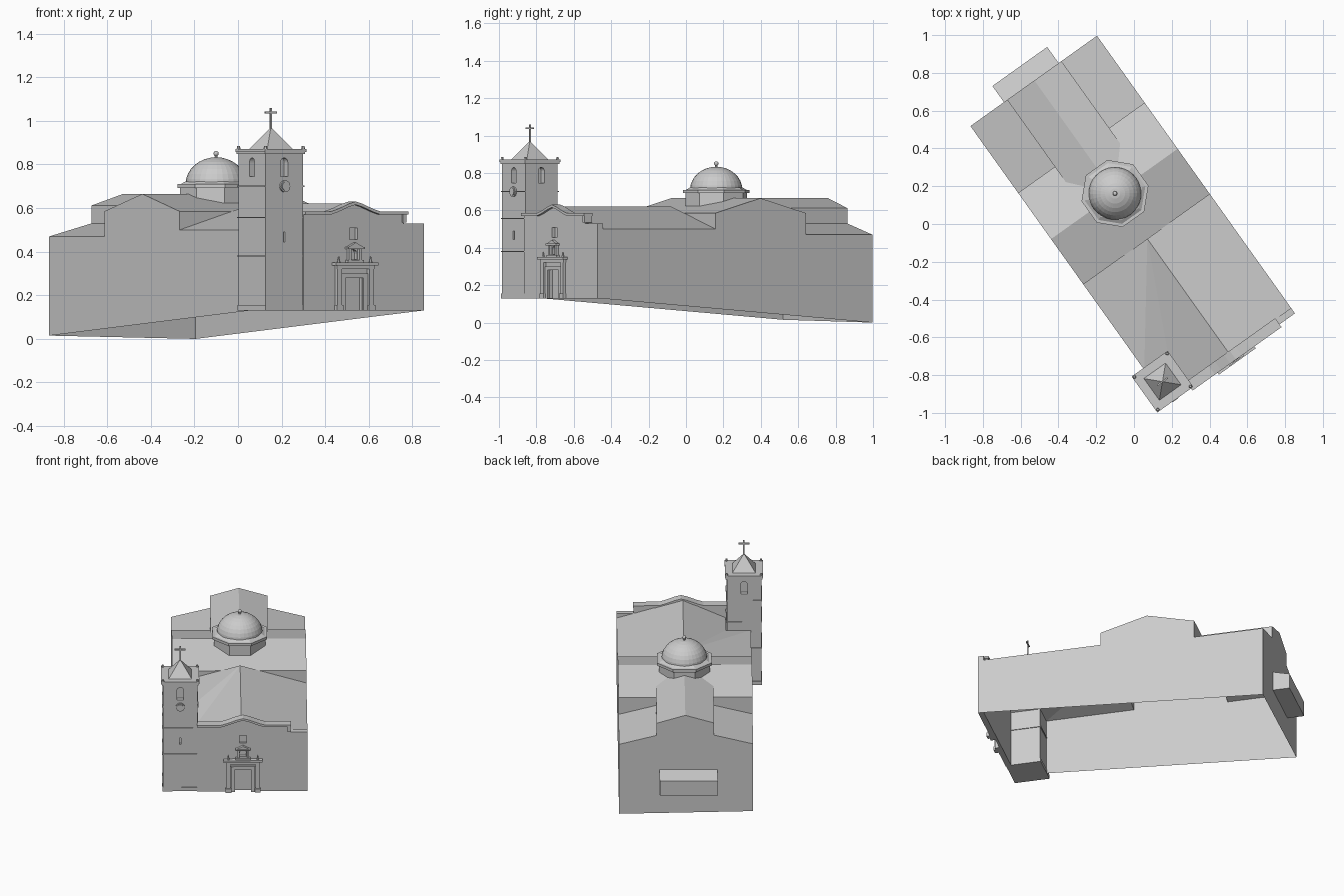
import bpy, bmesh, math
from mathutils import Matrix, Vector

if "Cube" in bpy.data.objects:
    bpy.data.objects.remove(bpy.data.objects["Cube"])

TURN = math.radians(35.5)      # the whole building is turned on the plan
stone = bpy.data.materials.new("pale_grey_stone")
stone.use_nodes = True
GREY = (0.6, 0.6, 0.6, 1)
stone.diffuse_color = GREY
stone.node_tree.nodes["Principled BSDF"].inputs["Base Color"].default_value = GREY


def finish(name, bm):
    bmesh.ops.remove_doubles(bm, verts=bm.verts, dist=0.0005)
    bmesh.ops.recalc_face_normals(bm, faces=bm.faces)
    mesh = bpy.data.meshes.new(name)
    bm.to_mesh(mesh)
    bm.free()
    mesh.materials.append(stone)
    ob = bpy.data.objects.new(name, mesh)
    ob.rotation_euler.z = TURN
    bpy.context.collection.objects.link(ob)
    return ob


def surface(name, polys):
    bm = bmesh.new()
    for poly in polys:
        bm.faces.new([bm.verts.new(p) for p in poly])
    return finish(name, bm)


def box(name, x0, x1, y0, y1, z0, z1):
    bm = bmesh.new()
    size = Matrix.Diagonal((x1 - x0, y1 - y0, z1 - z0, 1))
    mid = Matrix.Translation(((x0 + x1) / 2, (y0 + y1) / 2, (z0 + z1) / 2))
    bmesh.ops.create_cube(bm, size=1, matrix=mid @ size)
    return finish(name, bm)


def slab(name, outline, y0, y1, spin=None):
    """Extrude an (x, z) outline from y0 to y1, optionally moved by a matrix."""
    bm = bmesh.new()
    face = bm.faces.new([bm.verts.new((x, y0, z)) for x, z in outline])
    new = bmesh.ops.extrude_face_region(bm, geom=[face])["geom"]
    bmesh.ops.translate(bm, vec=(0, y1 - y0, 0),
                        verts=[v for v in new if isinstance(v, bmesh.types.BMVert)])
    if spin:
        bmesh.ops.transform(bm, matrix=spin, verts=bm.verts)
    return finish(name, bm)


def cone(name, x, y, z0, z1, r0, r1, sides, turn=0.0):
    bm = bmesh.new()
    place = Matrix.Translation((x, y, (z0 + z1) / 2)) @ Matrix.Rotation(turn, 4, "Z")
    bmesh.ops.create_cone(bm, cap_ends=True, segments=sides, radius1=r0, radius2=r1,
                          depth=z1 - z0, matrix=place)
    return finish(name, bm)


def arch(cx, half, z0, z1):
    pts = [(cx - half, z0), (cx + half, z0)]
    for i in range(9):
        a = math.pi * i / 8
        pts.append((cx + half * math.cos(a), z1 - half + half * math.sin(a)))
    return pts


def cut(target, cutter):
    cutter.hide_render = True
    cutter.hide_viewport = True
    cutter.display_type = "WIRE"
    mod = target.modifiers.new("opening", "BOOLEAN")
    mod.operation = "DIFFERENCE"
    mod.solver = "EXACT"
    mod.object = cutter


# Main plan lines
L, R, MID = -0.404, 0.419, 0.012
FRONT, CROSS0, CROSSMID, CROSS1, BACK = -0.87, -0.105, 0.19, 0.49, 0.925
CL, CR = -0.165, 0.188          # raised chancel sides
EAVE, RIDGE, T_EAVE, T_RIDGE = 0.5, 0.62, 0.585, 0.665
AISLE, AISLE_IN, C_EAVE = 0.47, 0.53, 0.612


def ground(x, y):
    if x < 0:
        return 0.13 - 0.115 * max(0, (y + 0.57) / (BACK + 0.57))
    return 0.13 * (BACK - y) / (BACK - FRONT)


# Side walls follow the sloping ground; the underside stays open
def side_wall(x, start):
    return [(x, start, ground(x, start)), (x, start, EAVE), (x, CROSS0, EAVE),
            (x, CROSS0, T_EAVE), (x, CROSSMID, T_RIDGE), (x, CROSS1, T_EAVE),
            (x, CROSS1, AISLE), (x, BACK, AISLE), (x, BACK, ground(x, BACK))]


surface("side_walls", [side_wall(L, -0.66), side_wall(R, FRONT)])
surface("back_wall", [[(L, BACK, ground(L, BACK)), (L, BACK, AISLE), (CL, BACK, AISLE_IN),
                       (CL, BACK, C_EAVE), (MID, BACK, T_RIDGE), (CR, BACK, C_EAVE),
                       (CR, BACK, AISLE_IN), (R, BACK, AISLE), (R, BACK, ground(R, BACK))]])

# Nave roof, notched around the tower
TB, TR = -0.66, -0.25
surface("nave_roof", [
    [(MID, FRONT, RIDGE), (R, FRONT, EAVE), (R, CROSS0, EAVE), (MID, CROSS0, RIDGE)],
    [(L, CROSS0, EAVE), (L, TB, EAVE), (MID, CROSS0, RIDGE)],
    [(L, TB, EAVE), (TR, TB, EAVE), (MID, CROSS0, RIDGE)],
    [(TR, TB, EAVE), (MID, -0.6, RIDGE), (MID, CROSS0, RIDGE)],
    [(TR, TB, EAVE), (MID, FRONT, RIDGE), (MID, -0.6, RIDGE)],
    [(TR, TB, EAVE), (TR, FRONT, EAVE), (MID, FRONT, RIDGE)]])

# Transept roof with its upper walls
surface("transept_roof", [
    [(L, y, T_EAVE), (R, y, T_EAVE), (R, CROSSMID, T_RIDGE), (L, CROSSMID, T_RIDGE)]
    for y in (CROSS0, CROSS1)])
surface("transept_upper_walls", [
    [(L, y, low), (MID, y, high), (MID, y, T_EAVE), (L, y, T_EAVE)]
    for y, low, high in ((CROSS0, EAVE, T_EAVE - 0.001), (CROSS1, AISLE, AISLE_IN))] + [
    [(R, y, low), (MID, y, high), (MID, y, T_EAVE), (R, y, T_EAVE)]
    for y, low, high in ((CROSS0, EAVE, T_EAVE - 0.001), (CROSS1, AISLE, AISLE_IN))])

# Chancel: raised gabled middle between two lean-to aisles
chancel = []
for outer, inner in ((L, CL), (R, CR)):
    chancel += [
        [(outer, CROSS1, AISLE), (outer, BACK, AISLE), (inner, BACK, AISLE_IN), (inner, CROSS1, AISLE_IN)],
        [(inner, CROSS1, AISLE_IN), (inner, BACK, AISLE_IN), (inner, BACK, C_EAVE), (inner, CROSS1 - 0.1, C_EAVE)],
        [(inner, CROSS1 - 0.1, C_EAVE), (inner, BACK, C_EAVE), (MID, BACK, T_RIDGE), (MID, CROSSMID, T_RIDGE)]]
surface("chancel_roof", chancel)

# Small lean-to behind the chancel
lean = [(0.9, 0.17), (1.03, 0.17), (1.03, 0.27), (0.9, 0.305)]
slab("back_lean_to", lean, -0.186, 0.17, Matrix.Rotation(-math.pi / 2, 4, "Z") @ Matrix.Diagonal((-1, 1, 1, 1))
     ).data.transform(Matrix.Diagonal((1, 1, 1, 1)))
bpy.data.objects["back_lean_to"].data.transform(
    Matrix.Rotation(0, 4, "Z"))

# Facade with stepped, curved gable
crown = [(0.304, 0.58), (0.16, 0.58), (0.12, 0.592), (0.06, 0.615), (0.023, 0.625),
         (-0.014, 0.615), (-0.074, 0.592), (-0.114, 0.58), (-0.26, 0.58)]
front = slab("facade", [(-0.26, 0.13), (R, 0.13), (R, 0.53), (0.304, 0.53)] + crown, -0.88, -0.845)
coping = crown + [(x, z - 0.014) for x, z in reversed(crown)]
slab("facade_coping", [(x + (0.015 if x > 0.3 else 0), z + 0.005) for x, z in coping], -0.898, -0.84)
box("coping_end", 0.295, 0.315, -0.89, -0.843, 0.535, 0.57)

# Portal, niche and window
P = 0.023
cut(front, box("door_cutter", P - 0.048, P + 0.048, -0.92, -0.86, 0.1, 0.28))
cut(front, box("window_cutter", P - 0.022, P + 0.022, -0.92, -0.86, 0.455, 0.508))
for s, side in ((-1, "left"), (1, "right")):
    for off, half, z1, deep in ((0.062, 0.012, 0.3, 0.889), (0.09, 0.013, 0.325, 0.897)):
        c = P + s * off
        box(side + "_portal_pilaster", c - half, c + half, -deep, -0.875, 0.13, z1)
    c = P + s * 0.09
    box(side + "_pilaster_base", c - 0.018, c + 0.018, -0.902, -0.875, 0.13, 0.155)
    cone(side + "_portal_finial", c, -0.89, 0.35, 0.378, 0.008, 0.002, 6)
    c = P + s * 0.03
    box(side + "_niche_pilaster", c - 0.007, c + 0.007, -0.895, -0.875, 0.36, 0.415)
box("door_lintel", P - 0.075, P + 0.075, -0.889, -0.875, 0.28, 0.3)
box("portal_frieze", P - 0.105, P + 0.105, -0.897, -0.875, 0.32, 0.337)
box("portal_cornice", P - 0.12, P + 0.12, -0.91, -0.875, 0.337, 0.35)
box("niche_sill", P - 0.045, P + 0.045, -0.9, -0.875, 0.35, 0.362)
cut(front, slab("niche_cutter", arch(P, 0.02, 0.365, 0.41), -0.92, -0.86))
box("niche_cornice", P - 0.047, P + 0.047, -0.905, -0.875, 0.413, 0.422)
slab("niche_pediment", [(P - 0.04, 0.422), (P + 0.04, 0.422), (P, 0.442)], -0.9, -0.875)

# Bell tower
TX, TY, H = -0.362, -0.767, 0.106


def band(name, half, z0, z1):
    return box(name, TX - half, TX + half, TY - half, TY + half, z0, z1)


shaft = band("tower_shaft", H, 0.13, 0.857)
band("tower_plinth", H + 0.004, 0.13, 0.155)
for z in (0.38, 0.557, 0.7):
    band("tower_string_course", H + 0.005, z - 0.003, z + 0.003)
band("tower_cornice", H + 0.007, 0.848, 0.858)
band("tower_parapet", H + 0.011, 0.858, 0.872)
for sx in (-1, 1):
    for sy in (-1, 1):
        cone("parapet_knob", TX + sx * H, TY + sy * H, 0.872, 0.885, 0.009, 0.006, 6)
for i in range(4):
    spin = Matrix.Translation((TX, TY, 0)) @ Matrix.Rotation(i * math.pi / 2, 4, "Z")
    cut(shaft, slab("belfry_cutter", arch(0, 0.02, 0.745, 0.83), -H - 0.03, -H + 0.03, spin))
cut(shaft, box("slit_cutter", TX - 0.005, TX + 0.005, TY - H - 0.03, TY - H + 0.02, 0.445, 0.49))
for r, deep in ((0.027, 0.01), (0.02, 0.014)):
    ring = [(TX + r * math.cos(a * math.pi / 8), 0.7 + r * math.sin(a * math.pi / 8)) for a in range(16)]
    slab("tower_clock", ring, TY - H - deep, TY - H)
cone("tower_spire", TX, TY, 0.872, 0.97, 0.1, 0.001, 4, math.pi / 4)
box("cross_post", TX - 0.004, TX + 0.004, TY - 0.004, TY + 0.004, 0.96, 1.06)
box("cross_arm", TX - 0.033, TX + 0.033, TY - 0.004, TY + 0.004, 1.034, 1.042)

# Dome on an eight-sided drum
EIGHTH = math.pi / 8
cone("dome_drum", MID, CROSSMID, 0.58, 0.692, 0.17, 0.17, 8, EIGHTH)
cone("drum_cornice", MID, CROSSMID, 0.692, 0.71, 0.182, 0.182, 8, EIGHTH)
cone("dome_curb", MID, CROSSMID, 0.71, 0.722, 0.165, 0.145, 8, EIGHTH)
bm = bmesh.new()
bmesh.ops.create_uvsphere(bm, u_segments=32, v_segments=16, radius=0.14)
bmesh.ops.delete(bm, geom=[v for v in bm.verts if v.co.z < -0.01], context="VERTS")
bmesh.ops.transform(bm, verts=bm.verts, matrix=Matrix.Translation((MID, CROSSMID, 0.71))
                    @ Matrix.Diagonal((1, 1, 0.88, 1)))
finish("dome", bm)
cone("finial_stem", MID, CROSSMID, 0.825, 0.845, 0.008, 0.005, 8)
bm = bmesh.new()
bmesh.ops.create_uvsphere(bm, u_segments=12, v_segments=8, radius=0.012,
                          matrix=Matrix.Translation((MID, CROSSMID, 0.85)))
finish("finial_ball", bm)
